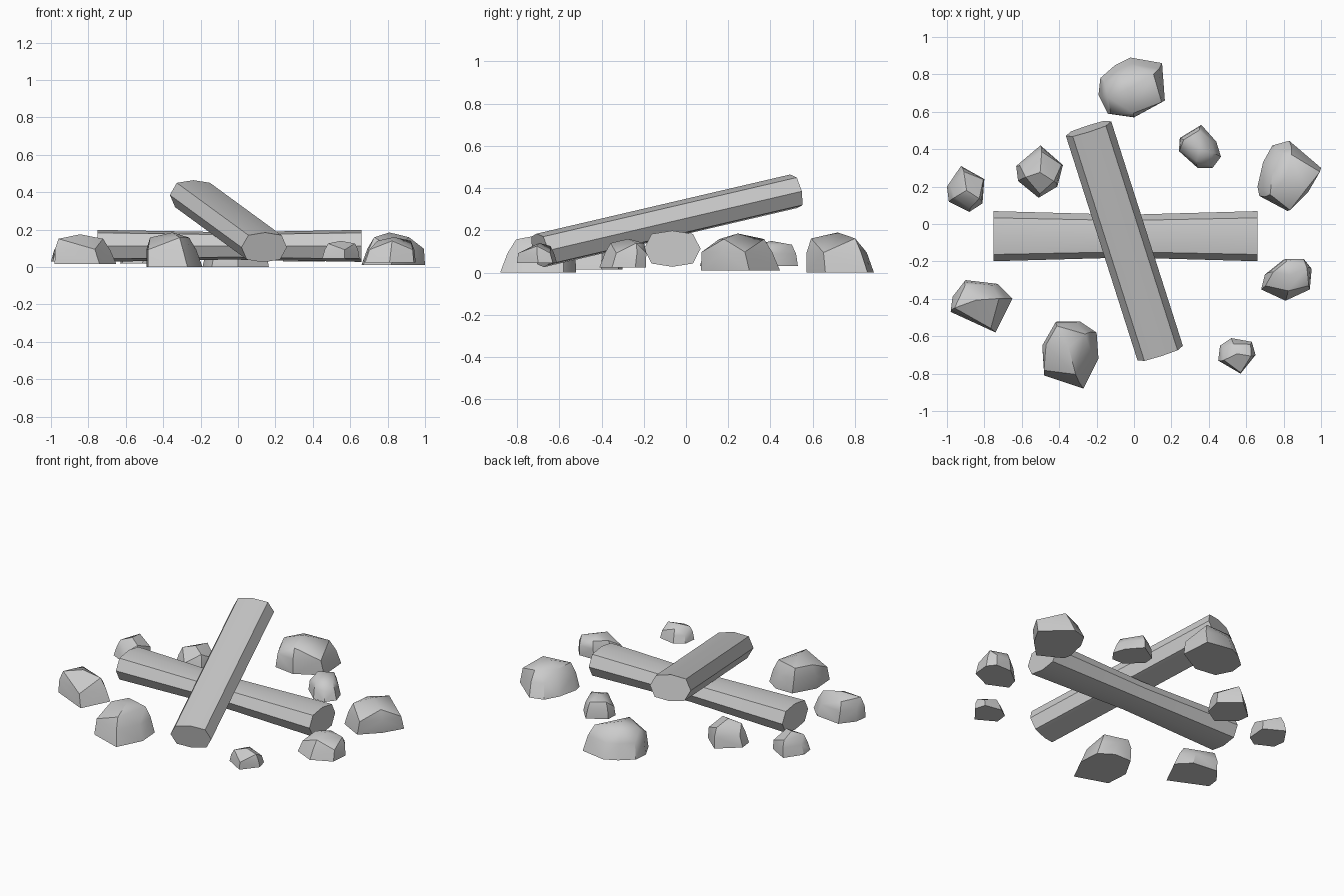
import bpy, bmesh, math
from mathutils import Vector

if "Cube" in bpy.data.objects:
    bpy.data.objects.remove(bpy.data.objects["Cube"])

# Flattened eight-sided log section: (sideways, up)
SECTION = [(0.13, 0), (0.095, 0.068), (0, 0.083), (-0.095, 0.068),
           (-0.13, 0), (-0.095, -0.068), (0, -0.083), (0.095, -0.068)]


def finish(name, bm, angle):
    bmesh.ops.recalc_face_normals(bm, faces=bm.faces)
    mesh = bpy.data.meshes.new(name)
    bm.to_mesh(mesh)
    bm.free()
    mesh.shade_smooth()
    mesh.set_sharp_from_angle(angle=math.radians(angle))
    obj = bpy.data.objects.new(name, mesh)
    bpy.context.collection.objects.link(obj)
    return obj


def log(name, start, end, sizes):
    """Loft the section along a straight axis, one ring per size."""
    start, end = Vector(start), Vector(end)
    axis = (end - start).normalized()
    side = axis.cross(Vector((0, 0, 1))).normalized()
    up = side.cross(axis)
    bm = bmesh.new()
    rings = []
    for i, s in enumerate(sizes):
        c = start.lerp(end, i / (len(sizes) - 1))
        rings.append([bm.verts.new(c + side * u * s + up * v * s) for u, v in SECTION])
    n = len(SECTION)
    for a, b in zip(rings, rings[1:]):
        for j in range(n):
            k = (j + 1) % n
            bm.faces.new((a[j], a[k], b[k], b[j]))
    bm.faces.new(rings[0])
    bm.faces.new(rings[-1])
    return finish(name, bm, 35)


def rock(name, z0, z1, lean, outline):
    """Faceted stone: footprint, leaning shoulder, reduced top ring and peak."""
    pts = [Vector((x, y, 0)) for x, y in outline]
    c = sum(pts, Vector()) / len(pts)
    r = sum((p - c).length for p in pts) / len(pts)
    shift = Vector((lean[0], lean[1], 0)) * r
    h = z1 - z0
    bm = bmesh.new()

    def ring(points, scale, move, z):
        for p in points:
            bm.verts.new(c + (p - c) * scale + shift * move + Vector((0, 0, z0 + h * z)))

    ring(pts, 1.0, 0, 0)
    ring(pts, 0.89, 0.10, 0.5)
    ring(pts[::2], 0.72, 0.14, 0.85)
    bm.verts.new(c + shift * 0.1 + Vector((0, 0, z1)))
    bmesh.ops.convex_hull(bm, input=bm.verts)
    bmesh.ops.dissolve_limit(bm, angle_limit=math.radians(4),
                             verts=bm.verts, edges=bm.edges)
    return finish(name, bm, 35)


# Crossed logs
log("lower_log", (-0.75, -0.065, 0.113), (0.66, -0.065, 0.113), (1.03, 0.88, 1.03))
log("leaning_log", (0.14, -0.69, 0.105), (-0.243, 0.51, 0.385), (0.98, 0.98))

# Ring of stones
rock("stone_back", 0, 0.19, (0.3, -1),
     [(-0.19, 0.69), (-0.18, 0.78), (-0.10, 0.85), (-0.02, 0.89),
      (0.15, 0.86), (0.165, 0.66), (0, 0.57), (-0.14, 0.59)])
rock("stone_right_back", 0.01, 0.185, (1, -1),
     [(0.83, 0.445), (1.0, 0.30), (0.93, 0.18), (0.82, 0.07),
      (0.67, 0.15), (0.66, 0.20), (0.69, 0.33), (0.74, 0.42)])
rock("stone_back_small", 0.03, 0.15, (-0.7, 0.5),
     [(0.36, 0.53), (0.44, 0.44), (0.465, 0.36), (0.42, 0.30),
      (0.34, 0.30), (0.24, 0.39), (0.245, 0.46)])
rock("stone_right_front", 0.025, 0.16, (0.5, 1),
     [(0.80, -0.19), (0.91, -0.19), (0.95, -0.24), (0.94, -0.35),
      (0.81, -0.41), (0.68, -0.35), (0.70, -0.27)])
rock("stone_front_small", 0.045, 0.14, (0.3, -0.7),
     [(0.52, -0.61), (0.63, -0.63), (0.65, -0.70), (0.57, -0.80),
      (0.45, -0.73), (0.46, -0.65)])
rock("stone_front", 0, 0.185, (-1, 0.7),
     [(-0.41, -0.52), (-0.29, -0.52), (-0.20, -0.58), (-0.19, -0.72),
      (-0.27, -0.88), (-0.48, -0.81), (-0.49, -0.66)])
rock("stone_left_front", 0.015, 0.175, (-1, 0.2),
     [(-0.90, -0.30), (-0.73, -0.32), (-0.65, -0.40), (-0.74, -0.58),
      (-0.98, -0.47), (-0.97, -0.39)])
rock("stone_left_back", 0.02, 0.165, (0.5, 0.5),
     [(-0.50, 0.42), (-0.38, 0.315), (-0.41, 0.20), (-0.51, 0.14),
      (-0.62, 0.23), (-0.63, 0.31)])
rock("stone_left", 0.03, 0.15, (0.5, 0.5),
     [(-0.925, 0.31), (-0.80, 0.24), (-0.81, 0.11), (-0.88, 0.065),
      (-0.99, 0.12), (-1.0, 0.20)])
